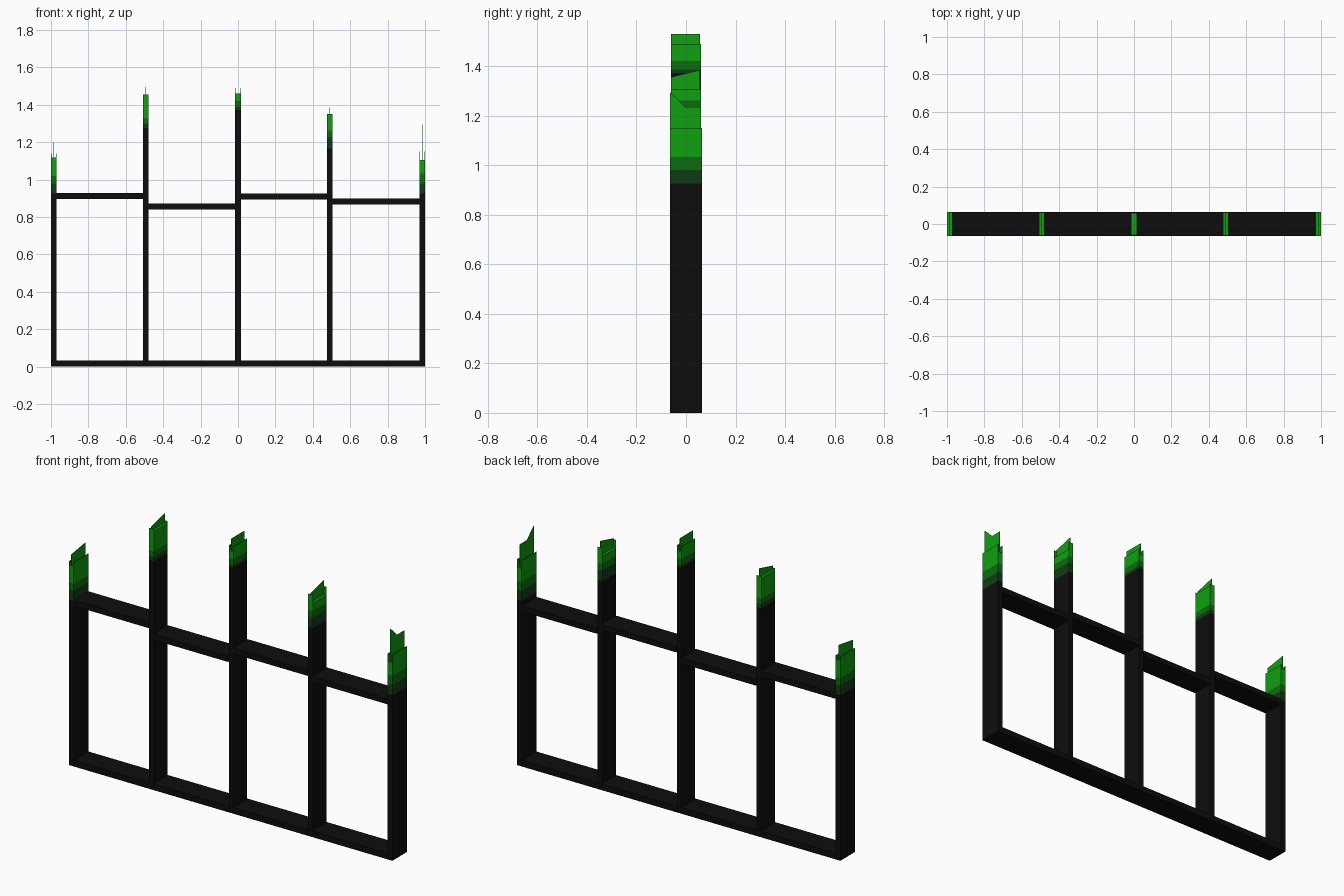
import bpy, bmesh

cube = bpy.data.objects.get("Cube")
if cube:
    bpy.data.objects.remove(cube, do_unlink=True)


def material(name, color):
    m = bpy.data.materials.new(name)
    m.use_nodes = True
    m.diffuse_color = (*color, 1)
    m.node_tree.nodes["Principled BSDF"].inputs["Base Color"].default_value = (*color, 1)
    return m


MATERIALS = [
    material("charred_black", (0.004, 0.004, 0.004)),
    material("dark_green", (0.005, 0.045, 0.007)),
    material("mid_green", (0.004, 0.15, 0.004)),
    material("bright_green", (0.005, 0.35, 0.005)),
]
BRIGHT = 3


def finish(name, bm):
    bmesh.ops.recalc_face_normals(bm, faces=bm.faces)
    mesh = bpy.data.meshes.new(name)
    bm.to_mesh(mesh)
    bm.free()
    for m in MATERIALS:
        mesh.materials.append(m)
    obj = bpy.data.objects.new(name, mesh)
    bpy.context.collection.objects.link(obj)
    return obj


def add_column(bm, x0, x1, y0, y1, levels, mats):
    """Stack of rings joined by side walls, one material per band, capped at both ends."""
    rings = [[bm.verts.new((x, y, z)) for x, y in
              ((x0, y0), (x1, y0), (x1, y1), (x0, y1))] for z in levels]
    bm.faces.new(rings[0]).material_index = mats[0]
    bm.faces.new(rings[-1]).material_index = mats[-1]
    for low, high, mat in zip(rings, rings[1:], mats):
        for i in range(4):
            j = (i + 1) % 4
            bm.faces.new((low[i], low[j], high[j], high[i])).material_index = mat


def add_shard(bm, x, y0, y1, base, tops):
    """Thin upright sheet along y with a jagged top edge."""
    n = len(tops) - 1
    outline = [(y0, base)]
    outline += [(y0 + (y1 - y0) * i / n, z) for i, z in enumerate(tops)]
    outline.append((y1, base))
    t = 0.001
    left = [bm.verts.new((x - t, y, z)) for y, z in outline]
    right = [bm.verts.new((x + t, y, z)) for y, z in outline]
    faces = [bm.faces.new(left), bm.faces.new(right[::-1])]
    for i in range(len(outline)):
        j = (i + 1) % len(outline)
        faces.append(bm.faces.new((left[i], left[j], right[j], right[i])))
    for f in faces:
        f.material_index = BRIGHT


# Posts: x, half depth, band starts (dark, mid, bright), end sheet top, side sheet top, core sheet
POSTS = [
    (-0.985, 0.065, (0.925, 0.98, 1.02), 1.117, 1.14, (1.18, 1.20)),
    (-0.493, 0.061, (1.277, 1.30, 1.33), 1.455, 1.445, (1.465, 1.495)),
    (0.0, 0.060, (1.372, 1.387, 1.42), 1.46, 1.49, (1.53, 1.53)),
    (0.49, 0.061, (1.166, 1.225, 1.262), 1.35, 1.305, (1.355, 1.385)),
    (0.985, 0.065, (0.925, 0.98, 1.033), 1.105, 1.15, (1.295, 1.235, 1.235)),
]
HALF = 0.015

for number, (x, d, bands, end_top, side_top, core) in enumerate(POSTS, 1):
    bm = bmesh.new()
    cap = min(end_top, side_top)
    add_column(bm, x - HALF, x + HALF, -d, d, (0, *bands, cap), (0, 1, 2, 3))
    # Sheets standing above the capped column
    if side_top > cap:
        for s in (-1, 1):
            add_shard(bm, x + s * (HALF - 0.001), -d, d, cap, (side_top, side_top))
    if end_top > cap:
        for s in (-1, 1):
            y = s * (d - 0.001)
            add_column(bm, x - HALF, x + HALF, y - 0.001, y + 0.001,
                       (cap, end_top), (BRIGHT,))
    add_shard(bm, x, -d, d - 0.004, cap, core)
    finish(f"post_{number}", bm)

# Upper rails at staggered heights, one per bay
for number, z in enumerate((0.913, 0.855, 0.909, 0.882), 1):
    bm = bmesh.new()
    add_column(bm, POSTS[number - 1][0] + HALF, POSTS[number][0] - HALF,
               -0.065, 0.065, (z - 0.016, z + 0.016), (0,))
    finish(f"upper_rail_{number}", bm)

# Bottom rail
bm = bmesh.new()
add_column(bm, -0.97, 0.97, -0.065, 0.065, (0, 0.034), (0,))
finish("bottom_rail", bm)
